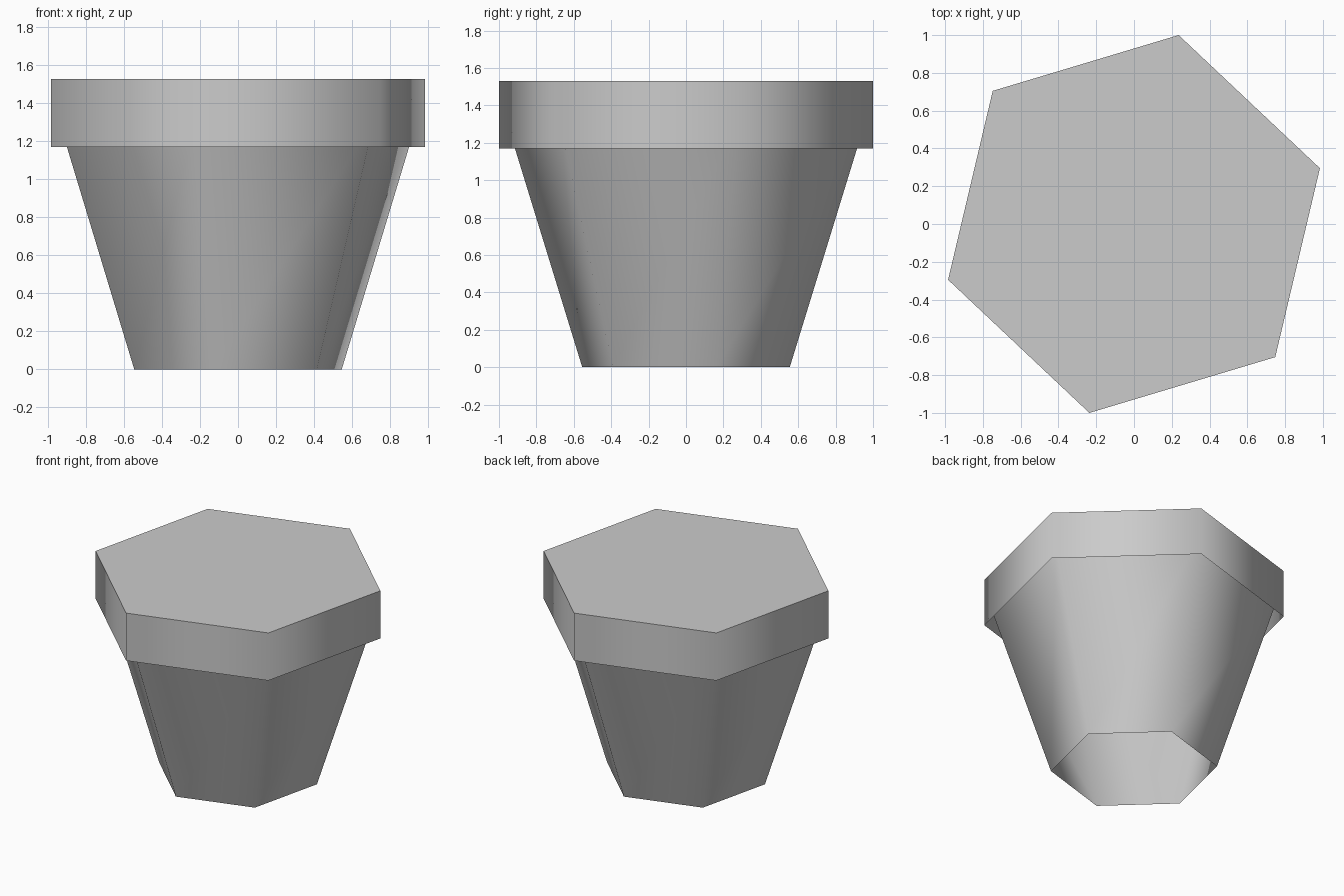
import bpy
import bmesh
import math

default = bpy.data.objects.get("Cube")
if default:
    bpy.data.objects.remove(default, do_unlink=True)

SIDES = 6
TURN = math.radians(16.7)

# One plain grey for the whole pot
grey = bpy.data.materials.new("plain_grey")
grey.use_nodes = True
colour = (0.6, 0.6, 0.6, 1)
grey.diffuse_color = colour
grey.node_tree.nodes["Principled BSDF"].inputs["Base Color"].default_value = colour


def hex_shell(name, profile, cap_top=False):
    """Six-sided shell through (radius, height) rings, open at the bottom."""
    bm = bmesh.new()
    rings = []
    for radius, z in profile:
        angles = [TURN + i * math.tau / SIDES for i in range(SIDES)]
        rings.append([bm.verts.new((radius * math.cos(a), radius * math.sin(a), z))
                      for a in angles])
    for low, high in zip(rings, rings[1:]):
        for i in range(SIDES):
            j = (i + 1) % SIDES
            bm.faces.new((low[i], low[j], high[j], high[i]))
    if cap_top:
        bm.faces.new(rings[-1])
    mesh = bpy.data.meshes.new(name)
    bm.to_mesh(mesh)
    bm.free()
    mesh.materials.append(grey)
    obj = bpy.data.objects.new(name, mesh)
    bpy.context.collection.objects.link(obj)
    # Sides blend together, the top edge stays sharp
    bpy.ops.object.select_all(action="DESELECT")
    obj.select_set(True)
    bpy.context.view_layer.objects.active = obj
    bpy.ops.object.shade_smooth_by_angle(angle=math.radians(70))
    return obj


# Tapered body, its upper end tucked inside the rim
hex_shell("pot_body", [(0.57, 0), (0.981, 1.3)])

# Wide rim band with a flat closed top
hex_shell("pot_rim", [(1.0276, 1.17), (1.0276, 1.53)], cap_top=True)
